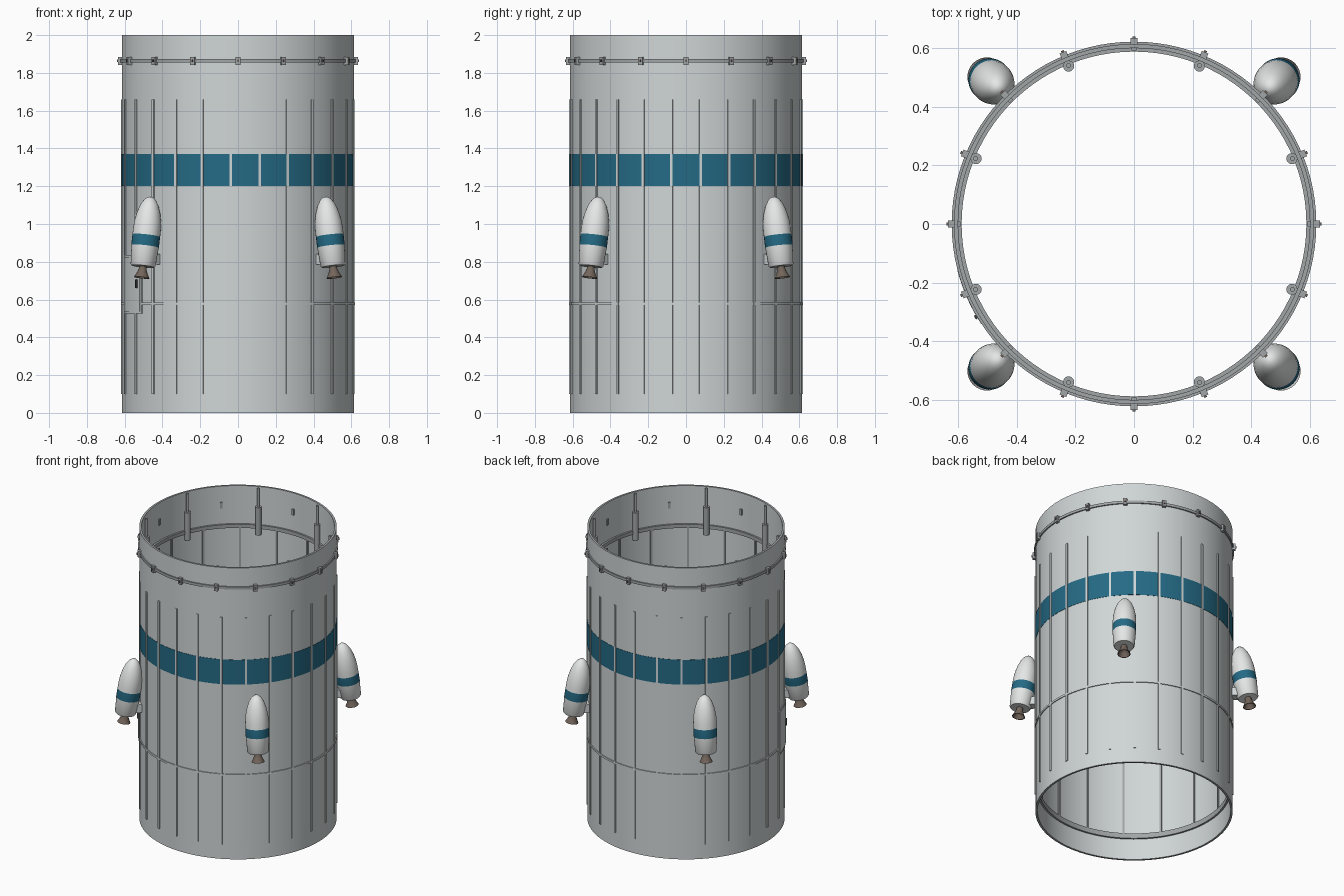
import bpy, bmesh
from math import pi, cos, sin, radians, atan2
from mathutils import Matrix, Vector

cube = bpy.data.objects.get("Cube")
if cube:
    bpy.data.objects.remove(cube, do_unlink=True)


def material(name, r, g, b):
    m = bpy.data.materials.new(name)
    m.use_nodes = True
    m.diffuse_color = (r, g, b, 1)
    bsdf = next(n for n in m.node_tree.nodes if n.type == 'BSDF_PRINCIPLED')
    bsdf.inputs["Base Color"].default_value = (r, g, b, 1)
    bsdf.inputs["Roughness"].default_value = 0.6
    return m


SHELL = material("pale grey shell", .63, .67, .67)
FRAME = material("mid grey frame", .36, .38, .39)
BLUE = material("teal blue", .018, .145, .235)
WHITE = material("off white", .80, .82, .81)
BROWN = material("nozzle brown", .17, .13, .105)
DARK = material("dark handle", .05, .05, .055)


def finish(name, bm, mats):
    bmesh.ops.remove_doubles(bm, verts=bm.verts, dist=1e-5)
    bmesh.ops.recalc_face_normals(bm, faces=bm.faces)
    mesh = bpy.data.meshes.new(name)
    bm.to_mesh(mesh)
    bm.free()
    for m in mats:
        mesh.materials.append(m)
    for p in mesh.polygons:
        p.use_smooth = True
    mesh.set_sharp_from_angle(angle=radians(35))
    obj = bpy.data.objects.new(name, mesh)
    bpy.context.collection.objects.link(obj)
    return obj


def lathe(name, profile, mats, steps=100, start=0, sweep=2 * pi, closed=True):
    """Turn an (r, z) profile about z; a partial sweep gets end caps."""
    bm = bmesh.new()
    full = sweep > 6.28
    rows = []
    for i in range(steps + (not full)):
        a = start + sweep * i / steps
        rows.append([bm.verts.new((r * cos(a), r * sin(a), z)) for r, z in profile])
    n = len(profile)
    for i in range(steps):
        a, b = rows[i], rows[(i + 1) % len(rows)]
        for j in range(n if closed else n - 1):
            k = (j + 1) % n
            quad = [a[j], b[j], b[k], a[k]]
            if profile[j][0] == 0:
                quad = [a[j], b[k], a[k]]
            elif profile[k][0] == 0:
                quad = [a[j], b[j], a[k]]
            bm.faces.new(quad)
    if not full:
        bm.faces.new(rows[0])
        bm.faces.new(rows[-1])
    return finish(name, bm, mats)


def hoop(name, r0, r1, z0, z1, mat, **kw):
    return lathe(name, [(r0, z0), (r1, z0), (r1, z1), (r0, z1)], [mat], **kw)


def around(name, angles, r0, r1, width, z0, z1, mat):
    """Boxes spanning r0..r1 and z0..z1 at each angle, as one object."""
    bm = bmesh.new()
    for a in angles:
        m = (Matrix.Rotation(a, 4, 'Z')
             @ Matrix.Translation(((r0 + r1) / 2, 0, (z0 + z1) / 2))
             @ Matrix.Diagonal((r1 - r0, width, z1 - z0, 1)))
        bmesh.ops.create_cube(bm, size=1, matrix=m)
    return finish(name, bm, [mat])


def rods(name, angles, r, radius, z0, z1, mat):
    bm = bmesh.new()
    for a in angles:
        bmesh.ops.create_cone(bm, cap_ends=True, segments=16, radius1=radius,
                              radius2=radius, depth=z1 - z0,
                              matrix=Matrix.Translation((r * cos(a), r * sin(a), (z0 + z1) / 2)))
    return finish(name, bm, [mat])


def spread(count, offset=0):
    return [2 * pi * (i + offset) / count for i in range(count)]


# Main tube with grey rims
R = .614
shell = lathe("shell", [(.600, 0), (R, 0), (R, 2), (.600, 2)], [SHELL, FRAME])
for p in shell.data.polygons:
    if abs(p.normal.z) > .9:
        p.material_index = 1

# Outer skin: painted band, stringers, thin hoop
hoop("painted_band", R - .004, R + .002, 1.20, 1.37, BLUE)
around("outer_stringers", spread(25, .5), R - .006, R + .006, .014, .10, 1.66, SHELL)
hoop("lower_hoop", R - .004, R + .006, .572, .585, SHELL)

# Clamp band near the top
hoop("clamp_band", R - .004, R + .008, 1.855, 1.873, FRAME)
around("clamps", spread(16), R - .004, R + .020, .024, 1.843, 1.885, FRAME)
around("clamp_bolts", spread(16), R, R + .026, .010, 1.857, 1.871, BROWN)

# Inside frames, stringers and guide posts
hoop("upper_frame", .588, .604, 1.715, 1.74, FRAME)
hoop("lower_frame", .588, .604, .145, .18, FRAME)
around("inner_stringers", spread(16, .5), .592, .604, .012, .16, 1.73, FRAME)
posts = spread(8, .5)
rods("post_sleeves", posts, .583, .019, 1.68, 1.87, FRAME)
rods("post_rods", posts, .585, .008, 1.86, 1.995, FRAME)
around("inner_brackets", spread(8), .592, .604, .016, 1.85, 1.89, FRAME)

# Access door with a frame lip and handle
door_a, door_w = radians(-156), radians(21)
hoop("door_frame", R - .004, R + .006, .525, .835, SHELL,
     steps=8, start=door_a - door_w / 2, sweep=door_w)
hoop("door_panel", R, R + .009, .537, .823, SHELL,
     steps=8, start=door_a - door_w / 2 + .02, sweep=door_w - .04)
around("door_handle", [radians(-149.5)], R, R + .016, .014, .66, .705, DARK)

# Four side pods: nose-up bodies leaning in toward the tube
base_r, top_r, base_z, top_z = .712, .655, .775, 1.145
lean = atan2(base_r - top_r, top_z - base_z)
body = [(0, 0), (.060, 0), (.066, .008), (.072, .10), (.0735, .107), (.0735, .165),
        (.0735, .20), (.070, .245), (.061, .29), (.047, .33), (.030, .358),
        (.014, .371), (0, .374)]
nozzle = [(0, .01), (.020, .01), (.020, -.012), (.028, -.035), (.041, -.060),
          (.037, -.060), (.024, -.035), (0, -.012)]
for a, place in zip(spread(4, .5), ("back_left", "back_right", "front_right", "front_left")):
    pose = (Matrix.Rotation(a, 4, 'Z') @ Matrix.Translation((base_r, 0, base_z))
            @ Matrix.Rotation(-lean, 4, 'Y'))
    pod = lathe("pod_" + place, body, [WHITE, BLUE], steps=32, closed=False)
    for p in pod.data.polygons:
        if .107 < p.center.z < .165:
            p.material_index = 1
    bell = lathe("pod_nozzle_" + place, nozzle, [BROWN], steps=24, closed=False)
    for obj in (pod, bell):
        obj.matrix_world = pose

# Pod mounts
around("pod_mounts", spread(4, .5), .605, .665, .060, .785, .84, SHELL)
around("pod_upper_mounts", spread(4, .5), .605, .640, .030, 1.00, 1.04, SHELL)
